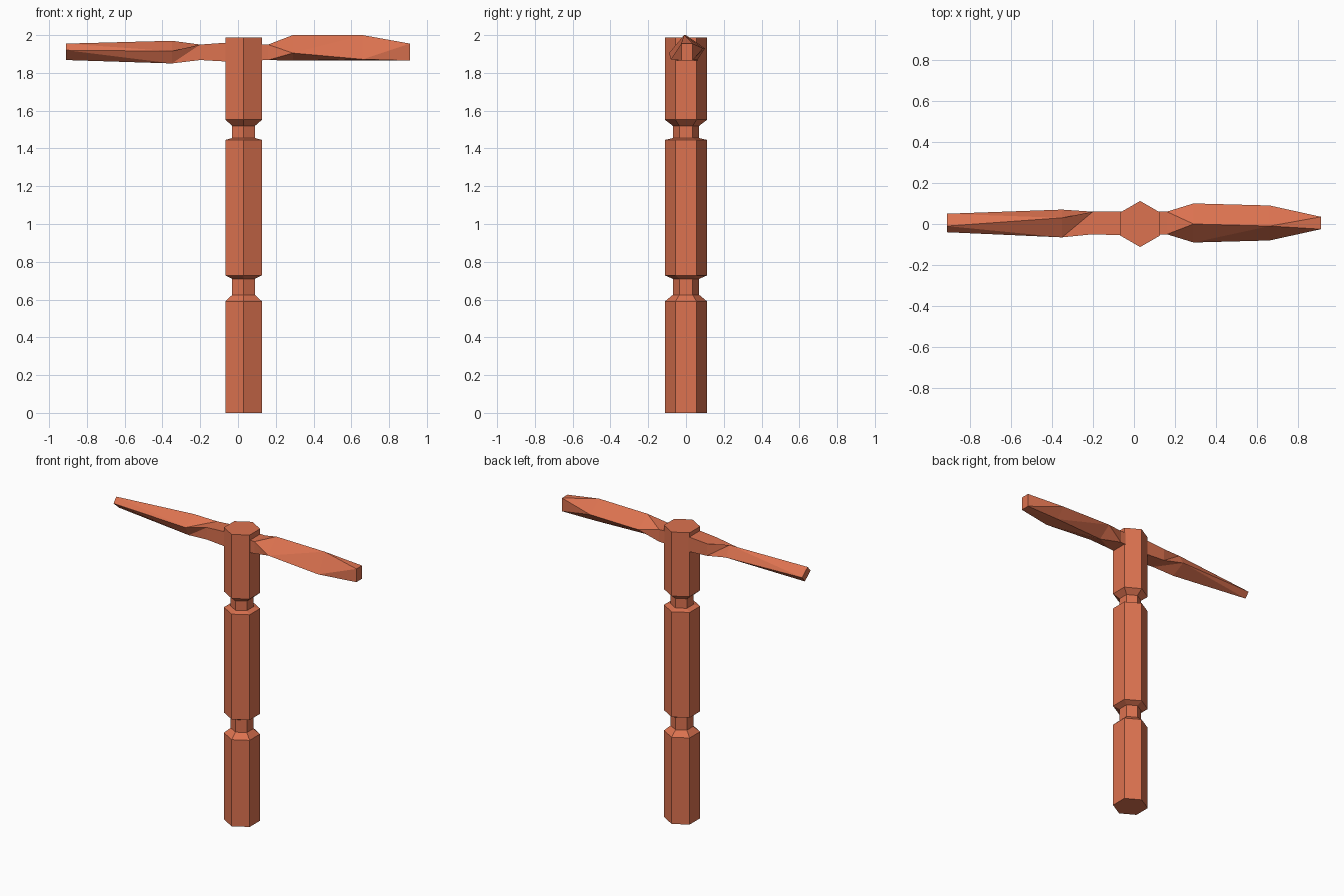
import bpy, bmesh
from math import sin, cos, pi

if "Cube" in bpy.data.objects:
    bpy.data.objects.remove(bpy.data.objects["Cube"])

mat = bpy.data.materials.new("terracotta")
mat.diffuse_color = (0.72, 0.17, 0.08, 1)
mat.use_nodes = True
mat.node_tree.nodes["Principled BSDF"].inputs["Base Color"].default_value = mat.diffuse_color


def loft(name, rings, triangles=False):
    """Skin a list of equal-length rings and cap both ends."""
    bm = bmesh.new()
    rows = [[bm.verts.new(p) for p in ring] for ring in rings]
    n = len(rows[0])
    for a, b in zip(rows, rows[1:]):
        for j in range(n):
            k = (j + 1) % n
            if triangles:
                bm.faces.new((a[j], a[k], b[k]))
                bm.faces.new((a[j], b[k], b[j]))
            else:
                bm.faces.new((a[j], a[k], b[k], b[j]))
    bm.faces.new(rows[0][::-1])
    bm.faces.new(rows[-1])
    bmesh.ops.recalc_face_normals(bm, faces=bm.faces)
    me = bpy.data.meshes.new(name)
    bm.to_mesh(me)
    bm.free()
    me.materials.append(mat)
    ob = bpy.data.objects.new(name, me)
    bpy.context.collection.objects.link(ob)
    return ob


# Hexagonal post with two notched necks: (z, radius)
R, N = 0.112, 0.07
profile = [(0, R), (0.59, R), (0.625, N), (0.71, N), (0.728, R),
           (1.445, R), (1.455, N), (1.52, N), (1.552, R), (1.988, R)]
loft("post", [[(0.03 + r * sin(i * pi / 3), r * cos(i * pi / 3), z)
               for i in range(6)] for z, r in profile])

# Twisted crossbar: x, then four (y, z) corners per section
root = [(-0.05, 1.95), (0.06, 1.95), (0.06, 1.868), (-0.05, 1.868)]
sections = [
    (-0.91, [(-0.01, 1.955), (0.05, 1.905), (0.02, 1.868), (-0.04, 1.92)]),
    (-0.35, [(-0.065, 1.915), (0.03, 1.97), (0.07, 1.9), (-0.03, 1.85)]),
    (-0.20, root),
    (-0.06, [(-0.055, 1.96), (0.06, 1.96), (0.06, 1.86), (-0.055, 1.86)]),
    (0.16, root),
    (0.29, [(-0.09, 1.905), (0.0, 2.0), (0.1, 1.93), (0.01, 1.865)]),
    (0.66, [(-0.08, 1.872), (-0.01, 2.0), (0.09, 1.93), (0.03, 1.865)]),
    (0.91, [(-0.025, 1.865), (-0.025, 1.955), (0.035, 1.955), (0.035, 1.865)]),
]
loft("crossbar", [[(x, y, z) for y, z in pts] for x, pts in sections], True)
